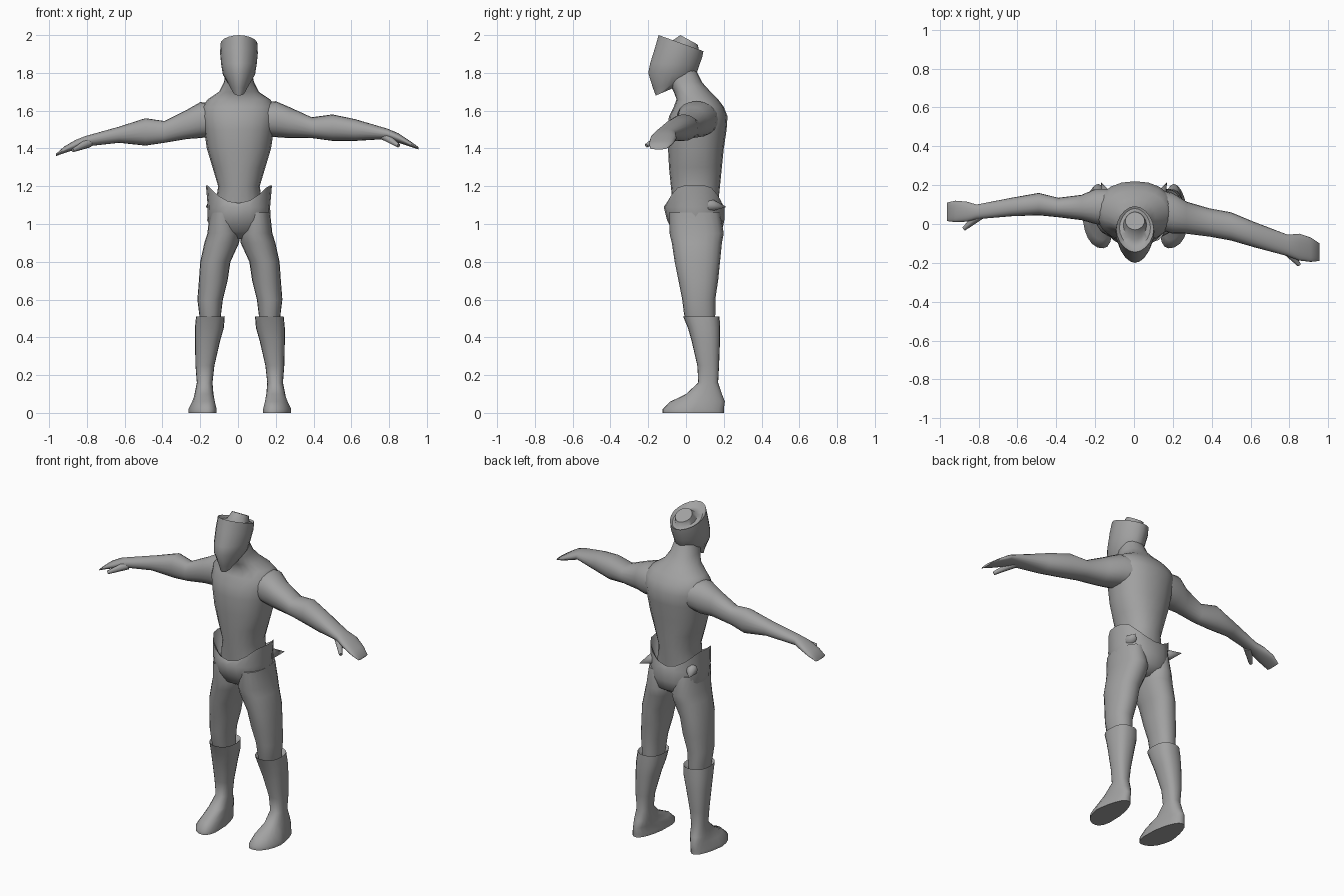
import bpy, bmesh, math
from mathutils import Vector

if "Cube" in bpy.data.objects:
    bpy.data.objects.remove(bpy.data.objects["Cube"], do_unlink=True)

grey = bpy.data.materials.new("plain grey")
grey.use_nodes = True
grey.diffuse_color = (0.36, 0.36, 0.36, 1)
grey.node_tree.nodes["Principled BSDF"].inputs["Base Color"].default_value = grey.diffuse_color


def signed_power(value, exponent):
    return math.copysign(abs(value) ** exponent, value)


def finish(name, mesh_builder, angle=60):
    """Turn a bmesh into a smooth shaded object."""
    bmesh.ops.recalc_face_normals(mesh_builder, faces=mesh_builder.faces)
    mesh = bpy.data.meshes.new(name)
    mesh_builder.to_mesh(mesh)
    mesh_builder.free()
    mesh.materials.append(grey)
    part = bpy.data.objects.new(name, mesh)
    bpy.context.collection.objects.link(part)
    bpy.ops.object.select_all(action="DESELECT")
    part.select_set(True)
    bpy.context.view_layer.objects.active = part
    bpy.ops.object.shade_smooth_by_angle(angle=math.radians(angle))
    return part


def loft(name, rows, place, roundness=2.2, sides=20, angle=60):
    """Bridge rounded sections; each row is (station, low u, high u, low v, high v)."""
    builder = bmesh.new()
    rings = []
    for row in rows:
        station, u_low, u_high, v_low, v_high = row[:5]
        ring = []
        for index in range(sides):
            turn = math.tau * index / sides
            across = signed_power(math.cos(turn), 2 / roundness)
            along = signed_power(math.sin(turn), 2 / roundness)
            u = (u_low + u_high) / 2 + across * (u_high - u_low) / 2
            v = (v_low + v_high) / 2 + along * (v_high - v_low) / 2
            # an optional sixth value tilts the section from front to back
            level = station if len(row) == 5 else station + (row[5] - station) * (along + 1) / 2
            ring.append(builder.verts.new(place(level, u, v)))
        rings.append(ring)
    for lower, upper in zip(rings, rings[1:]):
        for index in range(sides):
            after = (index + 1) % sides
            builder.faces.new((lower[index], lower[after], upper[after], upper[index]))
    builder.faces.new(rings[0])
    builder.faces.new(rings[-1])
    return finish(name, builder, angle)


def spike(name, base, tip, thick, blunt=0.3):
    """Tapered point running from base to tip."""
    start, end = Vector(base), Vector(tip)
    builder = bmesh.new()
    bmesh.ops.create_cone(builder, cap_ends=True, segments=8, radius1=thick,
                          radius2=thick * blunt, depth=(end - start).length)
    turn = (end - start).to_track_quat("Z", "Y").to_matrix().to_4x4()
    turn.translation = (start + end) / 2
    bmesh.ops.transform(builder, matrix=turn, verts=builder.verts)
    return finish(name, builder)


def upright(level, u, v):
    return (u + 0.005, v, level)


def symmetric(rows):
    return [(row[0], -row[1], *row[1:]) for row in rows]


# torso and neck
loft("torso", symmetric([
    (1.0, .14, -.06, .16), (1.1, .125, -.07, .17), (1.2, .11, -.08, .18),
    (1.3, .14, -.09, .19), (1.4, .17, -.095, .2), (1.5, .185, -.1, .215),
    (1.57, .2, -.09, .22), (1.62, .195, -.065, .2), (1.66, .165, -.05, .17),
    (1.7, .105, -.065, .13), (1.75, .08, -.09, .085), (1.82, .065, -.1, .05),
]), upright)

# head with a slanted, open looking crown and a raised inner lid
loft("head", symmetric([
    (1.68, .03, -.16, -.09, 1.71), (1.72, .055, -.175, .02, 1.76),
    (1.8, .085, -.2, .05, 1.78), (1.85, .094, -.19, .07, 1.84),
    (1.93, .1, -.165, .085, 1.88), (2.0, .097, -.145, .092, 1.915),
    (1.97, .08, -.12, .08, 1.91), (1.965, .06, -.08, .068, 1.92),
    (2.0, .05, -.03, .062, 1.95),
]), upright, roundness=1.85, angle=50)

# hips with a flared waistband that rises at the sides
hips = loft("hips", symmetric([
    (.92, .07, 0, .13), (.96, .14, -.07, .19), (1.02, .168, -.1, .203),
    (1.09, .165, -.118, .203), (1.11, .175, -.1, .19), (1.09, .13, -.08, .17),
]), upright)
for vertex in hips.data.vertices:
    if vertex.co.z > 1.1:
        vertex.co.z += 0.095 * min(1, abs(vertex.co.x) / 0.16) ** 2

# legs, boots and hip points, repeated on both sides
leg_rows = [
    (1.06, .02, .16, -.09, .18), (.95, 0, .172, -.087, .2), (.9, .004, .188, -.075, .19),
    (.8, .05, .21, -.06, .18), (.7, .065, .217, -.04, .17), (.6, .09, .225, -.02, .155),
    (.52, .1, .215, -.01, .155), (.46, .105, .21, .01, .15),
]
boot_rows = [
    (.48, .11, .21, .02, .15), (.51, .08, .232, -.015, .178), (.45, .085, .238, .01, .18),
    (.38, .105, .238, .03, .18), (.25, .135, .235, .06, .175), (.16, .145, .228, .065, .17),
    (.1, .14, .24, 0, .19), (.06, .13, .255, -.075, .206), (.02, .12, .275, -.12, .2),
    (0, .12, .275, -.12, .2),
]
for side, sign in (("left", 1), ("right", -1)):
    def beside(level, u, v, sign=sign):
        return (0.01 + sign * u, v, level)

    loft(side + "_leg", leg_rows, beside)
    boot = loft(side + "_boot", boot_rows, beside, roundness=2.4)
    # slant the toes so that the inner edge leads, and narrow the heel
    for vertex in boot.data.vertices:
        spot = vertex.co
        if spot.z < 0.08:
            offset = sign * (spot.x - 0.01) - 0.2
            if spot.y < 0.03:
                spot.y = max(-0.125, spot.y + 0.45 * offset)
            else:
                spot.x -= sign * offset * min(1, spot.y / 0.2) * 0.35
    spike(side + "_hip_point", (sign * .13, .13, 1.1), (sign * .17, .215, 1.09), .035, 0)

# arms, each with its own pose
arms = {
    "right": (-1, [
        (.1, -.02, .18, 1.47, 1.64), (.2, 0, .18, 1.455, 1.645), (.27, .02, .15, 1.45, 1.605),
        (.39, .035, .135, 1.43, 1.545), (.49, .045, .16, 1.415, 1.56),
        (.63, .04, .135, 1.43, 1.515), (.81, .025, .1, 1.41, 1.465),
        (.86, .012, .115, 1.395, 1.445), (.92, .01, .12, 1.375, 1.41),
        (.963, .015, .11, 1.36, 1.372),
    ], (-.79, .05, 1.43), (-.875, -.025, 1.39)),
    "left": (1, [
        (.1, -.02, .18, 1.47, 1.64), (.2, -.05, .16, 1.46, 1.65), (.27, -.05, .115, 1.455, 1.62),
        (.39, -.065, .08, 1.455, 1.565), (.5, -.085, .06, 1.44, 1.58),
        (.62, -.12, .01, 1.44, 1.555), (.79, -.165, -.055, 1.45, 1.505),
        (.85, -.188, -.05, 1.43, 1.48), (.91, -.195, -.07, 1.41, 1.44),
        (.955, -.19, -.1, 1.395, 1.408),
    ], (.77, -.12, 1.47), (.85, -.21, 1.415)),
}
for side, (sign, rows, thumb_base, thumb_tip) in arms.items():
    loft(side + "_arm", rows, lambda level, u, v: (sign * level, u, v))
    spike(side + "_thumb", thumb_base, thumb_tip, .026, 0.4)
